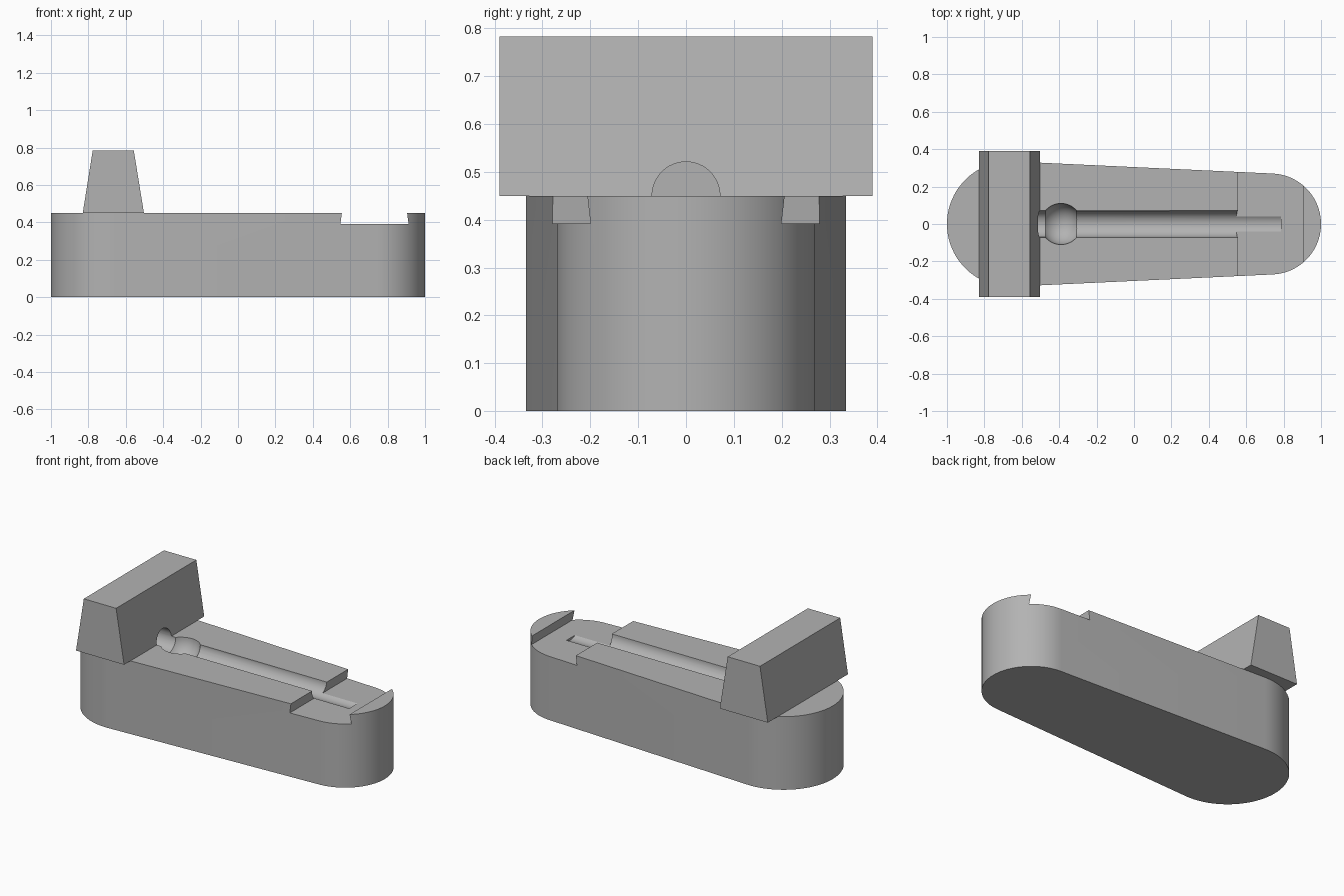
import bpy, bmesh
from math import acos, cos, sin, pi, radians
from mathutils import Matrix, Vector

if "Cube" in bpy.data.objects:
    bpy.data.objects.remove(bpy.data.objects["Cube"])

grey = bpy.data.materials.new("plain grey")
grey.use_nodes = True
COLOUR = (0.45, 0.45, 0.45, 1)
grey.diffuse_color = COLOUR
grey.node_tree.nodes["Principled BSDF"].inputs["Base Color"].default_value = COLOUR

TOP = 0.45        # deck height
FLOOR = 0.392     # notch floor height
GROOVE = 0.071    # groove radius


def finish(name, bm):
    bmesh.ops.recalc_face_normals(bm, faces=bm.faces)
    mesh = bpy.data.meshes.new(name)
    bm.to_mesh(mesh)
    bm.free()
    mesh.materials.append(grey)
    obj = bpy.data.objects.new(name, mesh)
    bpy.context.collection.objects.link(obj)
    return obj


def prism(name, points, direction):
    """Extrude a closed outline along a direction."""
    bm = bmesh.new()
    face = bm.faces.new([bm.verts.new(p) for p in points])
    new = bmesh.ops.extrude_face_region(bm, geom=[face])["geom"]
    bmesh.ops.translate(bm, vec=Vector(direction),
                        verts=[v for v in new if isinstance(v, bmesh.types.BMVert)])
    return finish(name, bm)


def profile_y(name, xz, half):
    return prism(name, [(x, -half, z) for x, z in xz], (0, 2 * half, 0))


def cut(target, cutter):
    mod = target.modifiers.new("cut " + cutter.name, "BOOLEAN")
    mod.operation, mod.solver, mod.object = "DIFFERENCE", "EXACT", cutter
    cutter.hide_render = True
    cutter.hide_set(True)


# Tapered body with two round ends
R_BIG, R_SMALL = 0.335, 0.27
X_BIG, X_SMALL = -1 + R_BIG, 1 - R_SMALL
tangent = acos((R_BIG - R_SMALL) / (X_SMALL - X_BIG))


def arc(cx, r, start, end, n=40):
    return [(cx + r * cos(start + (end - start) * i / n),
             r * sin(start + (end - start) * i / n), 0) for i in range(n + 1)]


outline = arc(X_SMALL, R_SMALL, -tangent, tangent) + arc(X_BIG, R_BIG, tangent, 2 * pi - tangent)
body = prism("body", outline, (0, 0, TOP))

# Tapered cross block
block = profile_y("cross_block", [(-0.83, TOP), (-0.503, TOP), (-0.557, 0.783), (-0.777, 0.783)], 0.39)

# Undercut notch across the narrow end
notch = profile_y("notch_cutter", [(0.548, FLOOR), (0.912, FLOOR), (0.904, TOP),
                                   (0.904, 0.6), (0.555, 0.6), (0.555, TOP)], 0.5)

# Round groove running under the block
START, END = -0.65, 0.785
bm = bmesh.new()
bmesh.ops.create_cone(bm, cap_ends=True, segments=48, radius1=GROOVE, radius2=GROOVE, depth=END - START,
                      matrix=Matrix.Translation(((START + END) / 2, 0, TOP)) @ Matrix.Rotation(pi / 2, 4, "Y"))
groove = finish("groove_cutter", bm)

# Ball socket beside the block
bm = bmesh.new()
bmesh.ops.create_uvsphere(bm, u_segments=48, v_segments=24, radius=0.11,
                          matrix=Matrix.Translation((-0.39, 0, TOP)))
socket = finish("socket_cutter", bm)

for cutter in (notch, groove, socket):
    cut(body, cutter)
cut(block, groove)

# Apply the cuts and smooth the curved walls
for obj in (body, block):
    bpy.ops.object.select_all(action="DESELECT")
    obj.select_set(True)
    bpy.context.view_layer.objects.active = obj
    for mod in list(obj.modifiers):
        bpy.ops.object.modifier_apply(modifier=mod.name)
    bpy.ops.object.shade_smooth_by_angle(angle=radians(25))

for cutter in (notch, groove, socket):
    bpy.data.objects.remove(cutter)
